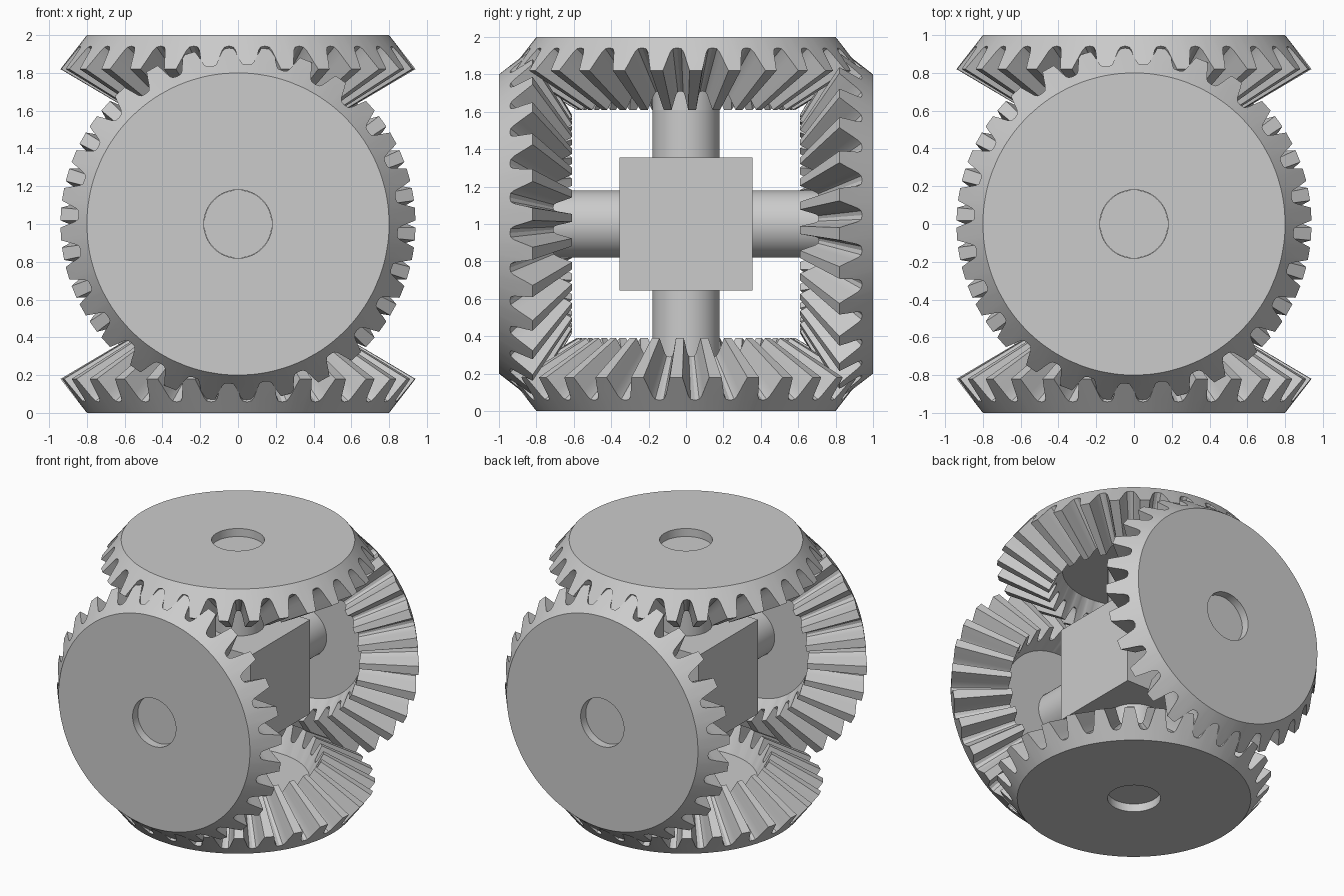
import bpy, bmesh, math
from mathutils import Matrix

if "Cube" in bpy.data.objects:
    bpy.data.objects.remove(bpy.data.objects["Cube"], do_unlink=True)

TEETH = 28
PITCH = 2 * math.pi / TEETH
PHASE = PITCH / 4
CENTRE = Matrix.Translation((0, 0, 1))

grey = bpy.data.materials.new("steel_grey")
grey.use_nodes = True
grey.diffuse_color = (0.6, 0.6, 0.6, 1)
grey.node_tree.nodes["Principled BSDF"].inputs["Base Color"].default_value = (0.6, 0.6, 0.6, 1)

# One tooth: (fraction of the pitch, height from root 0 to tip 1)
HALF = [(0.16, 1), (0.22, 0.68), (0.27, 0.4), (0.32, 0.17), (0.38, 0.04)]
TOOTH = [(-a, h) for a, h in reversed(HALF)] + HALF + [(0.5, 0)]

# Gear section as (radius, height): each pair runs from root to tip
SECTION = [
    ((0.181, 1.0),) * 2,
    ((0.8, 1.0),) * 2,
    ((0.845, 0.942), (0.94, 0.82)),
    ((0.53, 0.71), (0.585, 0.61)),
    ((0.49, 0.80),) * 2,
    ((0.181, 0.80),) * 2,
]


def finish(name, bm, matrix):
    bmesh.ops.recalc_face_normals(bm, faces=bm.faces[:])
    mesh = bpy.data.meshes.new(name)
    bm.to_mesh(mesh)
    bm.free()
    mesh.materials.append(grey)
    obj = bpy.data.objects.new(name, mesh)
    bpy.context.collection.objects.link(obj)
    obj.matrix_world = matrix
    bpy.ops.object.select_all(action="DESELECT")
    obj.select_set(True)
    bpy.context.view_layer.objects.active = obj
    bpy.ops.object.shade_smooth_by_angle(angle=math.radians(25))


def bevel_gear(name, matrix):
    bm = bmesh.new()
    rings = []
    for root, tip in SECTION:
        ring = []
        for i in range(TEETH):
            for frac, h in TOOTH:
                a = PHASE + (i + frac) * PITCH
                r = root[0] + (tip[0] - root[0]) * h
                z = root[1] + (tip[1] - root[1]) * h
                ring.append(bm.verts.new((r * math.cos(a), r * math.sin(a), z)))
        rings.append(ring)
    # Skin neighbouring rings, closing through the bore
    for a, b in zip(rings, rings[1:] + rings[:1]):
        for i in range(len(a)):
            j = (i + 1) % len(a)
            bm.faces.new((a[i], a[j], b[j], b[i]))
    finish(name, bm, matrix)


def shaft(name, matrix):
    bm = bmesh.new()
    bmesh.ops.create_cone(bm, cap_ends=True, segments=48, radius1=0.18, radius2=0.18, depth=1.88)
    finish(name, bm, matrix)


# Four meshing gears, turned about the x axis
for k, side in enumerate(("top", "front", "bottom", "back")):
    bevel_gear(side + "_gear", CENTRE @ Matrix.Rotation(k * math.pi / 2, 4, "X"))

# Crossed shafts, ending just inside the gear bores
shaft("upright_shaft", CENTRE)
shaft("level_shaft", CENTRE @ Matrix.Rotation(math.pi / 2, 4, "X"))

# Central block
bm = bmesh.new()
bmesh.ops.create_cube(bm, size=0.71)
finish("centre_block", bm, CENTRE)
